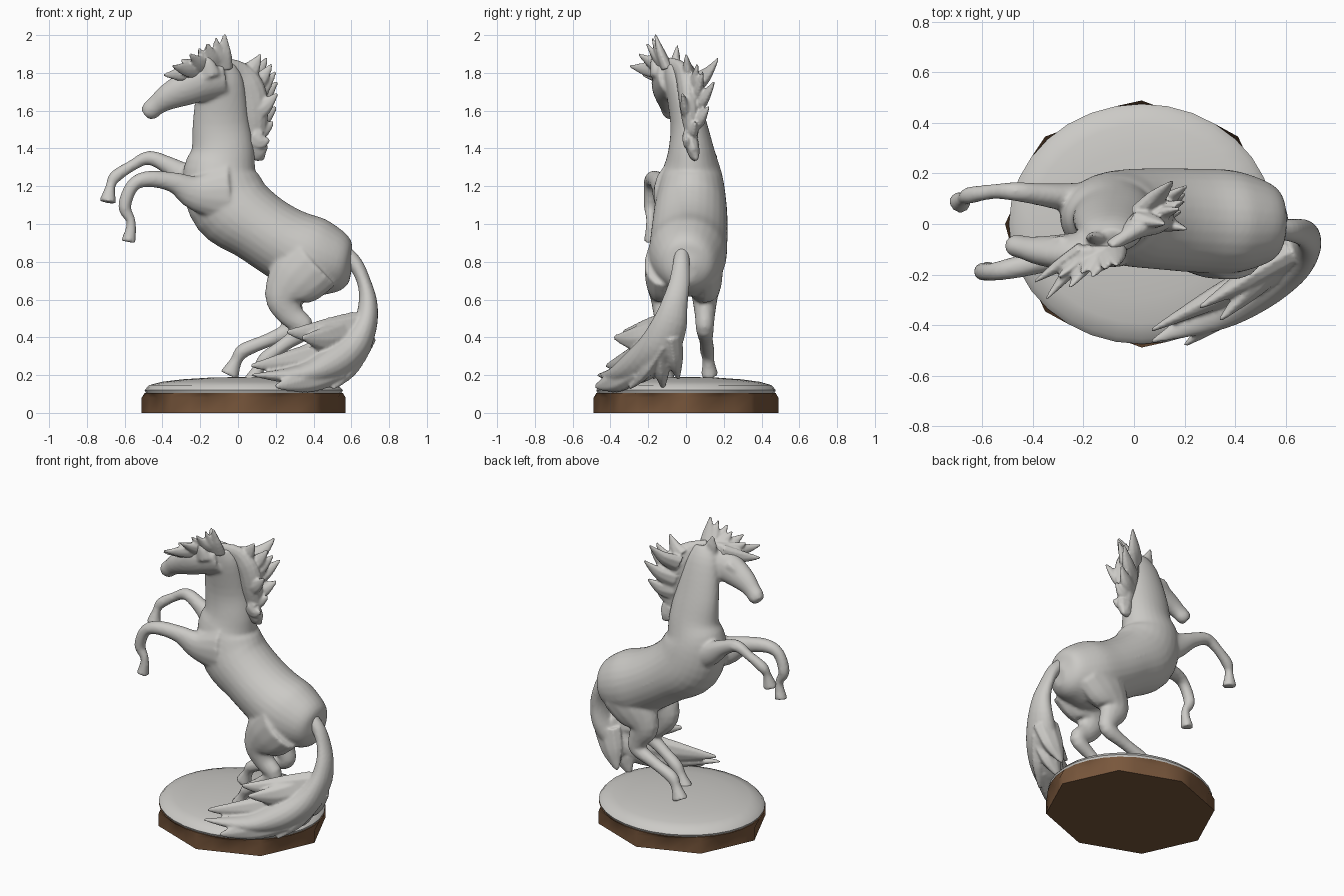
import bpy, bmesh, math
from mathutils import Vector

if "Cube" in bpy.data.objects:
    bpy.data.objects.remove(bpy.data.objects["Cube"])


def material(name, rgb):
    m = bpy.data.materials.new(name)
    m.diffuse_color = (*rgb, 1)
    m.use_nodes = True
    m.node_tree.nodes["Principled BSDF"].inputs["Base Color"].default_value = m.diffuse_color
    return m


stone = material("pale_grey_stone", (0.6, 0.59, 0.565))
wood = material("brown_wood", (0.19, 0.095, 0.045))


def skin(bm, rings):
    """Join equal rings of points into a closed tube."""
    rows = [[bm.verts.new(p) for p in r] for r in rings]
    n = len(rows[0])
    for a, b in zip(rows, rows[1:]):
        for i in range(n):
            j = (i + 1) % n
            bm.faces.new((a[i], a[j], b[j], b[i]))
    bm.faces.new(rows[0])
    bm.faces.new(rows[-1])


def smooth_path(secs, steps=4):
    """Add rounded in-between sections (cubic spline through all values)."""
    out = []
    for k in range(len(secs) - 1):
        a, b, c, d = (secs[max(0, min(len(secs) - 1, k + o))] for o in (-1, 0, 1, 2))
        for s in range(steps):
            t = s / steps
            out.append([q + .5 * t * (r - p + t * (2 * p - 5 * q + 4 * r - w + t * (3 * (q - r) + w - p)))
                        for p, q, r, w in zip(a, b, c, d)])
    return out + [secs[-1]]


def loft(bm, secs, n=14, hint=(0, 1, 0)):
    """Sections are (x, y, z, half depth, half width) along a path."""
    secs = smooth_path(secs)
    pts = [Vector(s[:3]) for s in secs]
    rings = []
    for k, s in enumerate(secs):
        t = (pts[min(k + 1, len(pts) - 1)] - pts[max(k - 1, 0)]).normalized()
        h = Vector(hint).normalized()
        if abs(t.dot(h)) > 0.97:
            h = Vector((0, 0, 1))
        side = (h - t * h.dot(t)).normalized()
        deep = side.cross(t)
        rings.append([pts[k] + deep * s[3] * math.cos(a) + side * s[-1] * math.sin(a)
                      for a in (2 * math.pi * i / n for i in range(n))])
    skin(bm, rings)


def leg(bm, ys, secs):
    """Sections are (x, z, radius); ys gives the sideways place at top, middle and foot."""
    out = []
    for i, (x, z, r) in enumerate(secs):
        f = 2 * i / (len(secs) - 1)
        k = min(1, int(f))
        out.append((x, ys[k] + (ys[k + 1] - ys[k]) * (f - k), z, r, min(r, .025 + .42 * r)))
    loft(bm, out, 14)


def lock(bm, base, tip, r, lift=0.02):
    """A pointed, flattened lock of hair with a slight curve."""
    b, t = Vector(base), Vector(tip)
    secs = []
    for f, w, c in ((0, 1, 0), (.45, .8, 1), (.8, .4, .6), (1, .12, 0)):
        p = b.lerp(t, f) - Vector((0, 0, lift * c))
        secs.append((*p, r * w, r * w * .6))
    loft(bm, secs, 8)


def finish(bm, name, mat, angle=50, voxel=0, soft=2):
    bmesh.ops.recalc_face_normals(bm, faces=bm.faces)
    me = bpy.data.meshes.new(name)
    bm.to_mesh(me)
    bm.free()
    ob = bpy.data.objects.new(name, me)
    bpy.context.collection.objects.link(ob)
    me.materials.append(mat)
    bpy.ops.object.select_all(action='DESELECT')
    ob.select_set(True)
    bpy.context.view_layer.objects.active = ob
    if voxel:  # fuse overlapping pieces into one sculpted skin
        fuse = ob.modifiers.new("fuse", 'REMESH')
        fuse.mode = 'VOXEL'
        fuse.voxel_size = voxel
        fuse.use_smooth_shade = True
        soften = ob.modifiers.new("soften", 'SMOOTH')
        soften.iterations = soft
    else:
        bpy.ops.object.shade_smooth_by_angle(angle=math.radians(angle))
    return ob


def oval(r, z, octagon=False):
    out = []
    for i in range(32):
        a = 2 * math.pi * i / 32
        f = math.cos(math.pi / 8) / math.cos(a % (math.pi / 4) - math.pi / 8) if octagon else 1
        out.append((0.03 + r * f * math.cos(a), r * .905 * f * math.sin(a), z))
    return out


# plinth: octagonal foot rounding into an oval top
bm = bmesh.new()
skin(bm, [oval(.54, 0, True), oval(.54, .08, True), oval(.525, .105)])
finish(bm, "wooden_plinth", wood, 60)

# ground slab: a low dome
bm = bmesh.new()
skin(bm, [oval(.515, .1)] + [oval(.525 * math.cos(a), .12 + .07 * math.sin(a) ** .8)
                             for a in (0, .3, .6, .9, 1.2, 1.5)])
finish(bm, "stone_ground", stone)

# torso and neck: (x, z, half depth, half width), swaying gently in y
bm = bmesh.new()
trunk = [(.6, .75, .06, .05), (.56, .76, .13, .13), (.49, .79, .185, .175), (.38, .83, .212, .205),
         (.24, .9, .195, .205), (.1, .99, .192, .2), (-.04, 1.1, .215, .19),
         (-.095, 1.25, .2, .165), (-.08, 1.38, .168, .125), (-.09, 1.54, .15, .095),
         (-.09, 1.76, .12, .075), (-.09, 1.85, .07, .05)]
loft(bm, [(x, .03 - (.1 if z < 1.3 else .33) * (z - 1.3) ** 2, z, d, w) for x, z, d, w in trunk], 28)

# head, rolled toward the front
head = [(-.08, 1.77, .1), (-.2, 1.745, .1), (-.28, 1.715, .092), (-.37, 1.672, .072),
        (-.43, 1.63, .054), (-.465, 1.6, .052), (-.49, 1.58, .035)]
loft(bm, [(x, -.11 + .8 * (x + .29) ** 2, z, d, .013 + d * .6) for x, z, d in head], 18, (0, 1, .35))

# ears and brows
for s in (-1, 1):
    lock(bm, (-.14, -.11 + s * .05, 1.8 + s * .02), (-.17, -.11 + s * .065, 1.93 + s * .02), .05, 0)
    lock(bm, (-.27, -.11 + s * .05, 1.75 + s * .02), (-.36, -.11 + s * .04, 1.69), .03, -.01)

# front legs, far then near
leg(bm, (.09, .135, .085), [(-.08, 1.2, .14), (-.24, 1.23, .085), (-.36, 1.305, .05), (-.47, 1.35, .038),
                            (-.56, 1.31, .03), (-.65, 1.25, .034), (-.675, 1.2, .026), (-.69, 1.115, .047)])
leg(bm, (-.08, -.19, -.185), [(-.06, 1.16, .16), (-.22, 1.165, .098), (-.34, 1.22, .055), (-.48, 1.238, .043),
                              (-.56, 1.2, .036), (-.6, 1.09, .035), (-.565, 1.01, .025), (-.58, .905, .04)])

# hind legs share a thigh and a foot, with the fetlock placed apart
thigh = [(.4, .8, .17), (.31, .71, .16), (.245, .61, .105), (.28, .52, .07)]
for ys, hock, fx, fz in (((.1, .1, .125), .29, .03, .33), ((-.125, -.115, -.1), .35, .15, .29)):
    leg(bm, ys, thigh + [(hock, .445, .054), ((hock + fx) / 2, .22 + fz / 2, .037),
                         (fx, fz, .039), (fx - .04, fz - .055, .032), (fx - .075, fz - .13, .053)])
finish(bm, "horse_body", stone, voxel=.011, soft=5)

# mane: a crest down the neck with locks fanned to both sides
bm = bmesh.new()
crest = [(-.1, -.09, 1.85), (.0, -.02, 1.8), (.06, .01, 1.71), (.085, .025, 1.56), (.09, .04, 1.34)]
loft(bm, [(*p, r, r * .65) for p, r in zip(crest, (.035, .065, .085, .075, .012))], 12)
for i in range(10):
    f = i / 9
    sway = (.0, .17, .06, .09, .15, -.02, .12, .05, .0, .06)[i]
    reach = .06 + .17 * math.sin(math.pi * min(1, .2 + f * .7))
    lock(bm, (.02 + .07 * f, .02 + sway * .15, 1.78 - .35 * f),
         (.045 + reach * .85 - .06 * (1 - f), sway, 1.9 - .15 * f - .4 * f * f), .065)
finish(bm, "mane", stone, voxel=.008)

# forelock: locks fanned forward over the brow
bm = bmesh.new()
for i in range(8):
    f = i / 7
    x, z = -.395 + .325 * f, 1.79 + .22 * f ** .8
    y = (-.32 + .155 * f) if i % 2 else -.23 + .06 * f
    lock(bm, (-.2 + .12 * f, -.1, 1.825), (x, y, z), .055, .012)
finish(bm, "forelock", stone, voxel=.008, soft=1)

# tail: sweeping main mass and loose locks
bm = bmesh.new()
loft(bm, [(.55, -.02, .85, .05, .04), (.62, -.025, .79, .04, .045), (.668, -.035, .69, .037, .055),
          (.688, -.06, .58, .05, .07), (.67, -.09, .46, .066, .095), (.6, -.15, .34, .09, .11),
          (.48, -.25, .25, .09, .1), (.32, -.35, .2, .052, .075), (.07, -.465, .2, .006, .008)], 18)
for b, t in (((.63, -.11, .44), (.26, -.33, .43)), ((.6, -.12, .41), (.34, -.38, .4)),
             ((.58, -.16, .33), (.07, -.42, .25)), ((.52, -.24, .25), (.2, -.48, .14)),
             ((.62, -.12, .38), (.5, -.3, .13)), ((.64, -.08, .42), (.54, -.04, .18)),
             ((.6, -.14, .36), (.5, -.12, .13))):
    lock(bm, b, t, .1, .015)
finish(bm, "tail", stone, voxel=.009)
